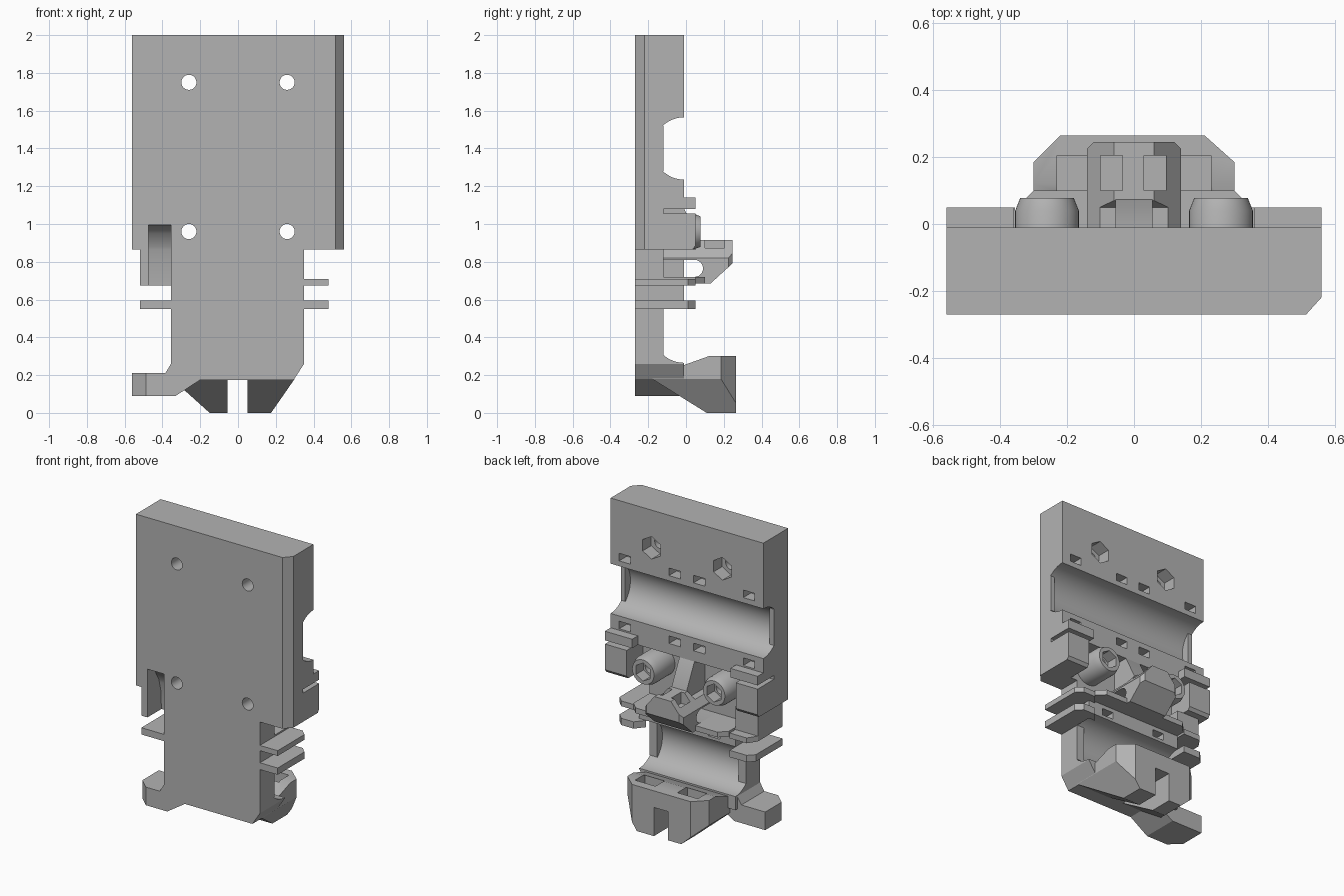
import bpy, bmesh, math

if "Cube" in bpy.data.objects:
    bpy.data.objects.remove(bpy.data.objects["Cube"])

grey = bpy.data.materials.new("plastic_grey")
grey.diffuse_color = (0.45, 0.45, 0.45, 1)
grey.use_nodes = True
grey.node_tree.nodes["Principled BSDF"].inputs["Base Color"].default_value = grey.diffuse_color


def finish(name, bm):
    bmesh.ops.recalc_face_normals(bm, faces=bm.faces)
    me = bpy.data.meshes.new(name)
    bm.to_mesh(me)
    bm.free()
    ob = bpy.data.objects.new(name, me)
    bpy.context.collection.objects.link(ob)
    me.materials.append(grey)
    return ob


def loft(name, rings):
    bm = bmesh.new()
    vs = [[bm.verts.new(p) for p in r] for r in rings]
    n = len(vs[0])
    for a, b in zip(vs, vs[1:]):
        for i in range(n):
            j = (i + 1) % n
            bm.faces.new((a[i], a[j], b[j], b[i]))
    bm.faces.new(vs[0])
    bm.faces.new(vs[-1])
    return finish(name, bm)


def place(axis, p, t):
    return {"x": (t, p[0], p[1]), "y": (p[0], t, p[1]), "z": (p[0], p[1], t)}[axis]


def prism(name, axis, pts, lo, hi):
    return loft(name, [[place(axis, p, t) for p in pts] for t in (lo, hi)])


def box(name, x0, x1, y0, y1, z0, z1):
    return prism(name, "z", [(x0, y0), (x1, y0), (x1, y1), (x0, y1)], z0, z1)


def circle(a, b, r, n=48):
    return [(a + r * math.cos(math.tau * i / n + math.pi / 2),
             b + r * math.sin(math.tau * i / n + math.pi / 2)) for i in range(n)]


def boolean(ob, tools, op="DIFFERENCE"):
    bpy.context.view_layer.objects.active = ob
    for t in tools:
        m = ob.modifiers.new("bool", "BOOLEAN")
        m.operation, m.object, m.solver = op, t, "EXACT"
        bpy.ops.object.modifier_apply(modifier=m.name)
        bpy.data.objects.remove(t)
    return ob


def recess():
    # cable channel entering from the front
    return prism("cut", "x", [(-.3, 1.0), (-.24, .99), (-.19, .95), (-.15, .88), (-.13, .8),
                              (-.12, .6), (-.3, .6)], -.475, -.355)


# upper plate with bearing groove, holes, nut traps and tie slots
plate = prism("upper_plate", "z", [(-.56, -.27), (.515, -.27), (.56, -.22), (.56, -.01), (-.56, -.01)], .865, 2)
cuts = [box("cut", -1, 1, -.12, 1, .8, 1.08),
        prism("cut", "x", circle(-.01, 1.4, .165), -1, 1), recess()]
for s in (-.26, .26):
    cuts += [prism("cut", "y", circle(s, z, .04, 24), -1, 1) for z in (.96, 1.75)]
    cuts.append(prism("cut", "y", circle(s, 1.75, .075, 6), -.1, .1))
for x in (-.455, -.09, .09, .455):
    cuts += [box("cut", x - .042, x + .042, -.09, .1, z - .025, z + .025) for z in (1.175, 1.625)]
boolean(plate, cuts)

# lower body with its own groove
body = prism("lower_body", "y", [(-.355, .865), (.35, .865), (.35, .26), (.295, .175), (-.355, .175)], -.27, -.01)
cuts = [box("cut", -1, 1, -.12, 1, .72, 1), prism("cut", "x", circle(-.01, .43, .165), -1, 1)]
for x in (-.2, .2):
    cuts.append(box("cut", x - .042, x + .042, -.09, .1, .615, .66))
boolean(body, cuts)

# stops at the ends of both grooves
for x0, x1 in ((-.56, -.53), (.53, .56)):
    box("upper_bearing_stop", x0, x1, -.2, -.12, 1.28, 1.52)
for x0, x1 in ((-.355, -.3), (.295, .35)):
    box("lower_bearing_stop", x0, x1, -.2, -.12, .31, .55)

# cable side block and side flanges
boolean(box("cable_block", -.52, -.355, -.27, -.01, .675, .865), [recess()])
for name, z0, z1, left in (("upper_flange", .675, .71, False), ("lower_flange", .55, .595, True)):
    prism(name, "z", [(.35, -.27), (.48, -.27), (.48, .01), (.44, .05), (.35, .05), (.3, -.01), (.35, -.01)], z0, z1)
    if left:
        prism(name, "z", [(-.355, -.27), (-.52, -.27), (-.52, .01), (-.48, .05), (-.355, .05)], z0, z1)
prism("left_rear_flange", "z", [(-.355, -.01), (-.52, -.01), (-.48, .05), (-.355, .05)], .675, .71)

# clip blocks either side, with a cable slit between
for s in (-1, 1):
    a, b = sorted((s * .36, s * .56))
    box("upper_clip", a, b, -.01, .05, 1.08, 1.14)
    a, b = sorted((s * .4, s * .56))
    prism("lower_clip", "x", [(-.12, .865), (.035, .865), (.05, .885), (.05, 1.055), (-.12, 1.055)], a, b)

# screw bosses with hex sockets
for s in (-.26, .26):
    boss = loft("screw_boss", [[(x, y, z) for x, z in circle(s, .96, r)]
                               for y, r in ((-.12, .095), (.04, .095), (.078, .08))])
    boolean(boss, [prism("cut", "y", circle(s, .96, .04, 24), -1, 1),
                   prism("cut", "y", circle(s, .96, .06, 6), .0, .2)])

# belt holder, rib and shelf
holder = prism("belt_holder", "x", [(-.12, .685), (.13, .685), (.245, .79), (.245, .915), (.07, .915),
                                    (.05, .865), (-.12, .865)], -.2, .2)
boolean(holder, [prism("cut", "y", [(-.14, .6), (.14, .6), (.14, .82), (.06, .915), (.06, 1),
                                    (-.06, 1), (-.06, .915), (-.14, .82)], -.5, .5),
                 prism("cut", "z", [(-.14, -.3), (.14, -.3), (.14, .225), (.115, .25),
                                    (-.115, .25), (-.14, .225)], .5, 1.2)], "INTERSECT")
boolean(holder, [box("cut", -1, 1, -.3, .045, .72, .81),
                 prism("cut", "x", circle(.045, .765, .045, 24), -1, 1),
                 box("cut", -.1, -.035, .1, .205, .84, 1),
                 box("cut", .03, .095, .1, .205, .84, 1)])
prism("centre_rib", "x", [(-.12, 1.08), (-.01, 1.08), (.08, .9), (.08, .86), (-.12, .86)], -.055, .055)
prism("shelf", "z", [(-.35, -.01), (-.35, .05), (-.3, .1), (.3, .1), (.35, .05), (.35, -.01)], .685, .72)

# air duct: side, front and top outlines intersected
duct = prism("air_duct", "x", [(-.18, .18), (-.02, .25), (.12, .30), (.265, .30), (.265, 0), (.11, 0)], -.5, .5)
boolean(duct, [prism("cut", "y", [(-.3, .4), (.3, .4), (.3, .18), (.175, 0), (-.15, 0), (-.3, .135)], -1, 1),
               prism("cut", "z", [(-.3, -.3), (.3, -.3), (.3, .185), (.205, .27), (-.215, .27),
                                  (-.3, .185)], -1, 1)], "INTERSECT")
boolean(duct, [box("cut", -.055, .05, -1, 1, -.1, .19),
               box("cut", -.23, -.08, .1, .205, .13, .5),
               box("cut", .08, .23, .1, .205, .13, .5)])

# side foot
foot = prism("side_foot", "y", [(-.56, .09), (-.33, .09), (-.2, .175), (-.355, .175), (-.355, .26),
                                (-.385, .21), (-.56, .21)], -.27, -.03)
boolean(foot, [prism("cut", "z", [(-.6, -.3), (-.455, -.3), (-.6, -.165)], 0, .5)])

for ob in bpy.data.objects:
    bpy.ops.object.select_all(action="DESELECT")
    ob.select_set(True)
    bpy.context.view_layer.objects.active = ob
    bpy.ops.object.shade_smooth_by_angle(angle=math.radians(30))
